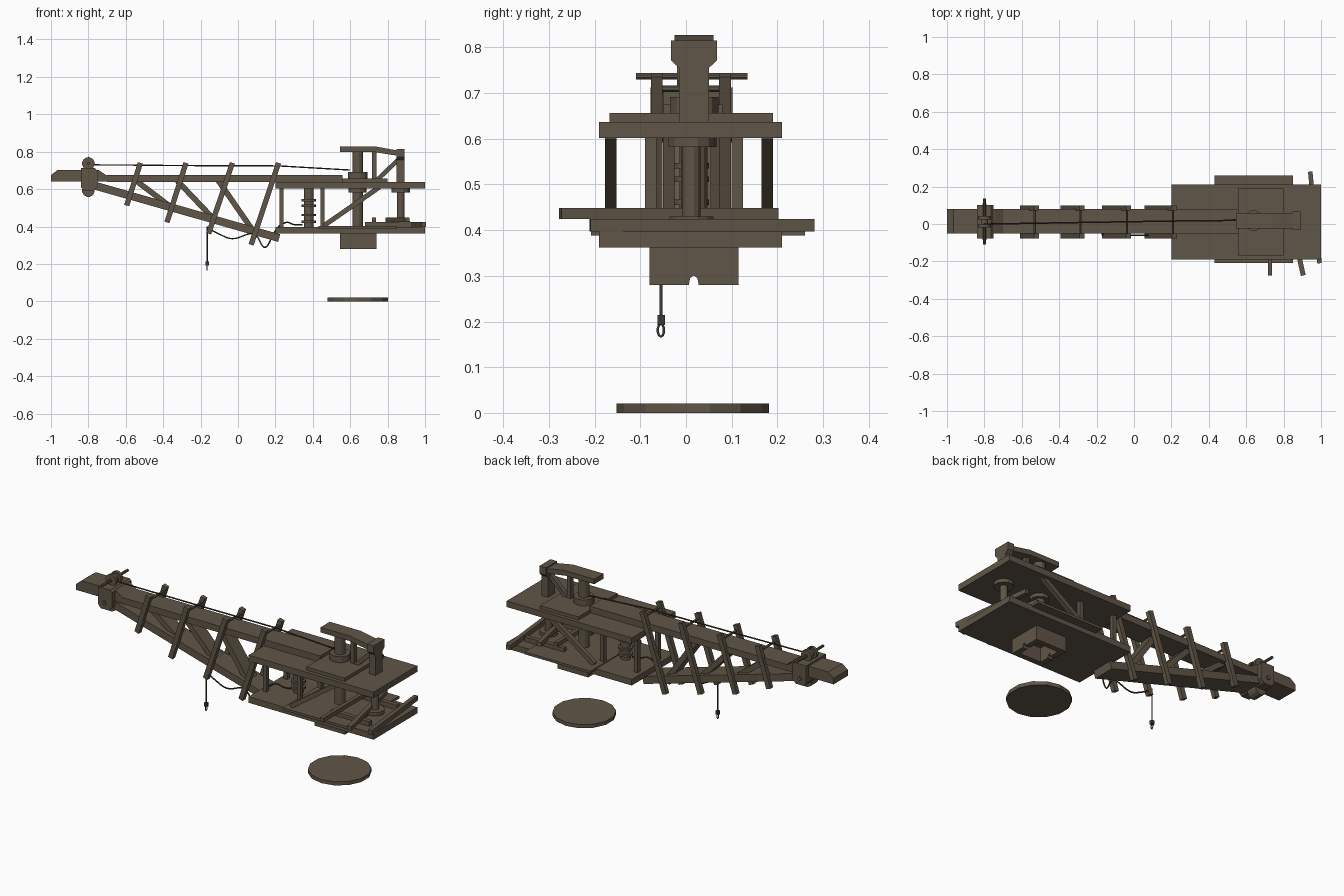
import bpy, bmesh, math
from mathutils import Vector

if "Cube" in bpy.data.objects:
    bpy.data.objects.remove(bpy.data.objects["Cube"])


def material(name, rgb):
    m = bpy.data.materials.new(name)
    m.diffuse_color = (*rgb, 1)
    m.use_nodes = True
    m.node_tree.nodes["Principled BSDF"].inputs["Base Color"].default_value = m.diffuse_color
    return m


WOOD = material("weathered_wood", (0.118, 0.092, 0.063))
ROPE = material("dark_rope", (0.045, 0.040, 0.034))
YC = 0.012  # centre line of the machine


def finish(name, bm, mat):
    bmesh.ops.recalc_face_normals(bm, faces=bm.faces)
    me = bpy.data.meshes.new(name)
    bm.to_mesh(me)
    bm.free()
    me.materials.append(mat)
    ob = bpy.data.objects.new(name, me)
    bpy.context.collection.objects.link(ob)
    return ob


def prism(name, pts, lo, hi, axis="y", mat=WOOD):
    """Extrude a 2D profile along an axis (y: xz profile, x: yz, z: xy)."""
    def place(p, t):
        return {"y": (p[0], t, p[1]), "x": (t, p[0], p[1]), "z": (p[0], p[1], t)}[axis]
    bm = bmesh.new()
    face = bm.faces.new([bm.verts.new(place(p, lo)) for p in pts])
    new = bmesh.ops.extrude_face_region(bm, geom=[face])["geom"]
    shift = Vector(place((0, 0), hi - lo))
    bmesh.ops.translate(bm, vec=shift, verts=[g for g in new if isinstance(g, bmesh.types.BMVert)])
    return finish(name, bm, mat)


def box(name, x0, x1, y0, y1, z0, z1, mat=WOOD):
    return prism(name, [(x0, z0), (x1, z0), (x1, z1), (x0, z1)], y0, y1, "y", mat)


def plank(name, a, b, width, lo, hi, axis="y"):
    """Board running from a to b in the profile plane."""
    a, b = Vector(a), Vector(b)
    d = (b - a).normalized() * width / 2
    n = Vector((-d.y, d.x))
    return prism(name, [a + n, a - n, b - n, b + n], lo, hi, axis)


def cyl(name, x, y, z, r, length, axis="z", sides=12, mat=WOOD):
    pts = [(math.cos(math.tau * (i + .5) / sides) * r, math.sin(math.tau * (i + .5) / sides) * r)
           for i in range(sides)]
    o = {"z": (x, y), "y": (x, z), "x": (y, z)}[axis]
    start = {"z": z, "y": y, "x": x}[axis]
    return prism(name, [(p[0] + o[0], p[1] + o[1]) for p in pts], start, start + length, axis, mat)


def rope(name, pts, r=0.004, kind="POLY"):
    cu = bpy.data.curves.new(name, "CURVE")
    cu.dimensions = "3D"
    cu.bevel_depth = r
    cu.bevel_resolution = 1
    cu.resolution_u = 5
    cu.use_fill_caps = True
    s = cu.splines.new(kind)
    s.points.add(len(pts) - 1)
    for p, q in zip(s.points, pts):
        p.co = (*q, 1)
    if kind == "NURBS":
        s.order_u = 3
        s.use_endpoint_u = True
    cu.materials.append(ROPE)
    ob = bpy.data.objects.new(name, cu)
    bpy.context.collection.objects.link(ob)


# Ground disc and hollow square socket below the deck
cyl("ground_disc", 0.64, 0.015, 0, 0.167, 0.021, sides=14)
notched = [(-.08, .28), (.006, .28), (.009, .295), (.017, .301), (.025, .295), (.028, .28),
           (.115, .28), (.115, .37), (-.08, .37)]
for i, x in enumerate((.545, .71)):
    prism(f"socket_end_{i}", notched, x, x + .03, "x")
for i, y in enumerate((-.08, .085)):
    box(f"socket_side_{i}", .575, .71, y, y + .03, .28, .37)

# Two decks with their cross boards
box("lower_deck", .2, 1, -.19, .21, .362, .397)
box("lower_cross_board", .43, .85, -.208, .26, .388, .402)
box("upper_deck", .2, 1, -.19, .21, .602, .637)
box("upper_cross_board", .555, .80, -.168, .19, .637, .656)

# Posts and diagonal braces between the decks
for i, y in enumerate((-.09, .10)):
    for j, x in enumerate((.222, .44)):
        box(f"deck_post_{i}_{j}", x, x + .022, y, y + .025, .397, .604)
for i, y in enumerate((-.177, .165)):
    plank(f"deck_brace_{i}", (.46, .405), (.755, .61), .026, y, y + .025)

# Capstan winch
cyl("capstan_drum", .378, YC, .397, .027, .207)
for i, z in enumerate((.42, .455, .505, .535)):
    cyl(f"capstan_flange_{i}", .378, YC, z, .04, .012)

# Rear pole and centre column
cyl("rear_pole", .87, YC, .397, .02, .21)
for i, (z, r) in enumerate(((.41, .05), (.582, .052))):
    cyl(f"rear_pole_collar_{i}", .87, YC, z, r, .02)
cyl("centre_column", .64, YC + .006, .397, .03, .41)
cyl("centre_column_collar_low", .64, YC + .006, .582, .05, .02)
cyl("centre_column_collar_high", .64, YC + .006, .656, .055, .035)

# Capstan levers lying on the lower deck
plank("lever_outer", (.942, .28), (.992, -.21), .024, .397, .424, "z")
plank("lever_inner", (.905, -.275), (.80, .2), .026, .424, .448, "z")
plank("lever_side", (.727, -.275), (.727, .15), .022, .424, .448, "z")
box("lever_rest_front", .68, .93, -.13, -.105, .397, .424)
box("lever_rest_back", .68, .93, .12, .145, .397, .424)

# Roof arm, its rear post and supports
prism("roof_arm", [(.545, .798), (.73, .798), (.855, .778), (.855, .806), (.74, .827), (.545, .827)],
      -.025, .06)
prism("rear_post", [(-.015, .637), (.05, .637), (.05, .755), (.068, .772), (.068, .815),
                    (-.033, .815), (-.033, .772), (-.015, .755)], .848, .89, "x")
plank("roof_brace", (.745, .65), (.865, .765), .024, .005, .03)
box("roof_strut", .717, .74, .005, .03, .637, .803)

# Boom: nose, upper beam, lower beam
prism("boom_nose", [(-1, .64), (-.70, .64), (-.70, .672), (-.745, .702), (-.965, .702), (-1, .675)],
      -.05, .08)
box("upper_beam", -.70, .56, -.05, .08, .638, .675)
plank("lower_beam", (-.76, .617), (.22, .338), .042, -.05, .08)

# Nose clamp with pulleys
prism("nose_clamp", [(-.84, .612), (-.825, .592), (-.775, .592), (-.752, .612),
                     (-.752, .70), (-.765, .712), (-.84, .712)], -.078, .102)
cyl("clamp_pin", -.80, -.085, .63, .012, .195, "y", 8)
cyl("nose_axle", -.80, -.11, .737, .008, .245, "y", 8)
for i, y in enumerate((-.02, .025)):
    cyl(f"pulley_flange_{i}", -.80, y, .737, .034, .018, "y")
cyl("pulley_core", -.80, -.005, .737, .02, .035, "y")
cyl("lower_pulley", -.80, -.02, .592, .034, .064, "y")

# Slanted rib pairs with crossbars carrying the rope
ribs = [((-.522, .74), (-.595, .512)), ((-.278, .74), (-.38, .422)),
        ((-.03, .74), (-.157, .362)), ((.217, .74), (.07, .302))]
for i, (a, b) in enumerate(ribs):
    for j, y in enumerate((-.077, .072)):
        plank(f"boom_rib_{i}_{j}", a, b, .028, y, y + .026)
    cyl(f"rib_bar_{i}", a[0] - .008, -.055, a[1] - .03, .007, .135, "y", 6)

# Diagonal webs between the boom beams
webs = [((-.545, .645), (-.36, .505)), ((-.325, .645), (-.13, .44)), ((-.105, .645), (.075, .385))]
for i, (a, b) in enumerate(webs):
    plank(f"boom_web_{i}", a, b, .03, -.025, .055)

# Hoisting rope, slack rope and hook
rope("hoist_rope", [(-.80, 0, .772), (-.765, 0, .73), (-.3, .008, .726), (.22, .016, .724),
                    (.6, .02, .702)])
rope("slack_rope", [(-.165, -.055, .39), (-.11, -.06, .365), (-.03, -.06, .325), (.06, -.06, .365),
                    (.10, -.06, .36), (.145, -.05, .26), (.20, -.03, .39), (.26, -.02, .43),
                    (.30, -.01, .405), (.345, 0, .41)], kind="NURBS")
rope("drop_line", [(-.165, -.055, .40), (-.165, -.055, .21)])
box("hook_block", -.174, -.156, -.062, -.046, .192, .214, ROPE)
rope("hook_ring", [(-.165, -.055 + .007 * math.sin(t * math.tau / 10),
                    .181 + .014 * math.cos(t * math.tau / 10)) for t in range(11)], .003)
